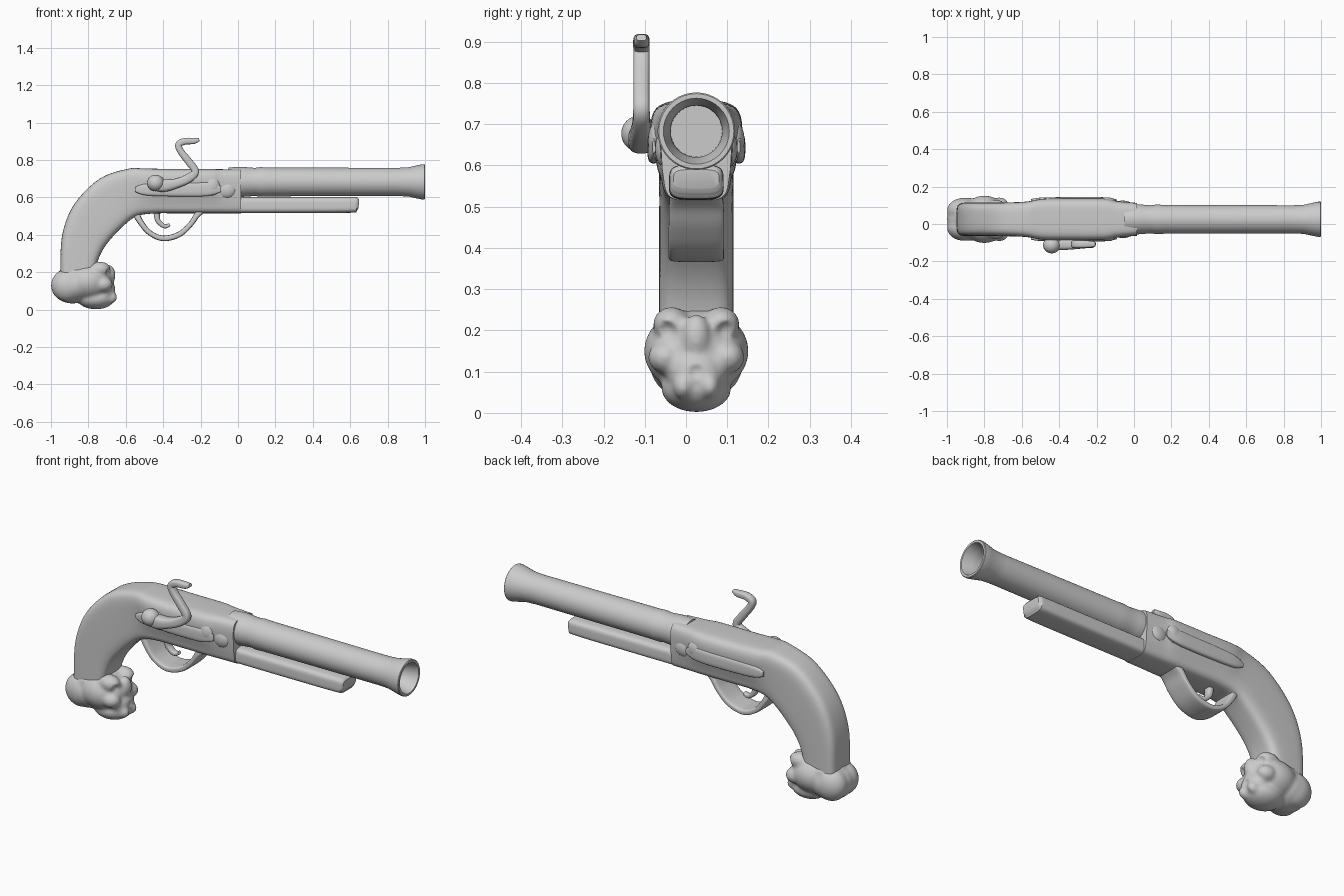
import bpy, bmesh, math
from mathutils import Vector

if "Cube" in bpy.data.objects:
    bpy.data.objects.remove(bpy.data.objects["Cube"])

YC = 0.025  # centre plane of the pistol


def add_mesh(name, bm):
    bmesh.ops.recalc_face_normals(bm, faces=bm.faces)
    me = bpy.data.meshes.new(name)
    bm.to_mesh(me)
    bm.free()
    ob = bpy.data.objects.new(name, me)
    bpy.context.collection.objects.link(ob)
    for p in me.polygons:
        p.use_smooth = True
    return ob


def spline(rows, steps):
    """Catmull-Rom through rows of numbers."""
    out = []
    for i in range(len(rows) - 1):
        a, b, c, d = (rows[max(i - 1, 0)], rows[i], rows[i + 1], rows[min(i + 2, len(rows) - 1)])
        for k in range(steps):
            t = k / steps
            out.append([0.5 * (2 * q + (r - p) * t + (2 * p - 5 * q + 4 * r - s) * t * t
                               + (3 * q - p - 3 * r + s) * t ** 3) for p, q, r, s in zip(a, b, c, d)])
    return out + [list(rows[-1])]


def loft(name, rows, y=YC, n=5, steps=5, seg=36):
    """Rows: top x, z, bottom x, z, half width low, half width high."""
    bm = bmesh.new()
    rings = []
    for tx, tz, bx, bz, wb, wt in spline(rows, steps):
        c = Vector(((tx + bx) / 2, y, (tz + bz) / 2))
        h = Vector(((tx - bx) / 2, 0, (tz - bz) / 2))
        ring = []
        for j in range(seg):
            a = 2 * math.pi * (j + 0.5) / seg
            u, v = (math.copysign(abs(f) ** (2 / n), f) for f in (math.cos(a), math.sin(a)))
            t = min(max((v + 0.6) / 0.6, 0), 1)
            w = wb + (wt - wb) * t * t * (3 - 2 * t)
            ring.append(bm.verts.new(c + h * v + Vector((0, u * w, 0))))
        rings.append(ring)
    for r, s in zip(rings, rings[1:]):
        for j in range(seg):
            k = (j + 1) % seg
            bm.faces.new((r[j], r[k], s[k], s[j]))
    bm.faces.new(rings[0])
    bm.faces.new(rings[-1])
    return add_mesh(name, bm)


def band(name, path, y=YC, n=3, seg=20):
    """Path rows: x, z, half thickness, half width."""
    pts = spline(path, 5)
    rows = []
    for i, (x, z, t, w) in enumerate(pts):
        p, q = pts[max(i - 1, 0)], pts[min(i + 1, len(pts) - 1)]
        d = Vector((q[0] - p[0], q[1] - p[1])).normalized() * t
        rows.append((x - d.y, z + d.x, x + d.y, z - d.x, w, w))
    return loft(name, rows, y, n, 1, seg)


def ellipsoids(name, items):
    bm = bmesh.new()
    for c, r in items:
        for v in bmesh.ops.create_uvsphere(bm, u_segments=32, v_segments=20, radius=1)["verts"]:
            v.co = Vector([c[i] + r[i] * v.co[i] for i in range(3)])
    return add_mesh(name, bm)


def lathe(name, profile, z, seg=40):
    """Spin an (x, radius) profile around the barrel axis."""
    bm = bmesh.new()
    rings = [[bm.verts.new((x, YC + r * math.cos(2 * math.pi * j / seg), z + r * math.sin(2 * math.pi * j / seg)))
              for j in range(seg)] for x, r in profile]
    for r, s in zip(rings, rings[1:]):
        for j in range(seg):
            k = (j + 1) % seg
            bm.faces.new((r[j], r[k], s[k], s[j]))
    bm.faces.new(rings[0])
    bm.faces.new(rings[-1])
    return add_mesh(name, bm)


# Barrel with flared muzzle and open bore
lathe("barrel", [(-0.05, 0.077), (0.01, 0.081), (0.05, 0.078), (0.09, 0.075), (0.12, 0.079), (0.16, 0.077),
                 (0.5, 0.076), (0.85, 0.075), (0.91, 0.078), (0.955, 0.088), (0.985, 0.094), (0.997, 0.094),
                 (1.0, 0.091), (1.0, 0.08), (0.99, 0.077), (0.95, 0.068), (0.93, 0.063), (0.82, 0.062)], 0.683)

# Stock, lock section and curved grip in one sweep
loft("stock", [
    (0.015, .75, 0.015, .515, .08, .088),
    (-.09, .751, -.09, .515, .082, .098),
    (-.16, .752, -.16, .515, .085, .111),
    (-.35, .752, -.33, .515, .085, .112),
    (-.50, .755, -.45, .514, .086, .110),
    (-.59, .753, -.54, .50, .088, .095),
    (-.74, .70, -.61, .45, .09, .09),
    (-.875, .565, -.695, .36, .09, .09),
    (-.94, .40, -.74, .285, .09, .09),
    (-.95, .20, -.765, .20, .09, .09)])

# Fore-end under the barrel, rounded at its tip
loft("fore_end", [(-.1, .602, -.1, .516, .067, .066), (.3, .602, .3, .516, .067, .066),
                  (.6, .602, .6, .518, .067, .066), (.635, .600, .632, .526, .064, .063),
                  (.647, .590, .645, .545, .055, .055)], n=4)

# Trigger guard and trigger
band("trigger_guard", [(-.55, .525, .02, .06), (-.525, .475, .016, .066), (-.475, .413, .014, .067),
                       (-.40, .381, .015, .067), (-.315, .402, .015, .067), (-.255, .455, .014, .067),
                       (-.22, .505, .016, .066), (-.19, .54, .025, .06)], n=5, seg=28)
band("trigger", [(-.435, .53, .018, .022), (-.43, .48, .014, .02), (-.405, .452, .012, .018),
                 (-.385, .446, .011, .016), (-.365, .455, .008, .012)])

# Hammer: pivot screw, swept body and jaw
band("hammer", [(-.46, .668, .025, .025), (-.40, .663, .034, .032), (-.33, .675, .026, .028),
                (-.265, .702, .024, .022), (-.228, .738, .020, .02), (-.262, .79, .020, .02),
                (-.305, .845, .018, .02), (-.318, .882, .018, .02), (-.285, .900, .018, .02),
                (-.235, .902, .016, .018), (-.207, .910, .008, .012)], y=-.108)
ellipsoids("hammer_screw", [((-.44, -.113, .677), (.046, .044, .044)), ((-.42, -.08, .668), (.04, .03, .035))])

# Raised lock plates and bumps on both sides
for side, label in ((-1, "left"), (1, "right")):
    y = YC + side * 0.103
    loft("lock_plate_" + label, [(-.55, .655, -.55, .63, .006, .006), (-.48, .675, -.48, .61, .014, .014),
                                 (-.25, .68, -.25, .605, .016, .016), (-.15, .68, -.15, .61, .014, .014),
                                 (-.09, .66, -.09, .63, .003, .003)], y=y, n=3, seg=24)
    ellipsoids("lock_bump_" + label, [((-.14, YC + side * .09, .66), (.045, .027, .05)),
                                      ((-.06, YC + side * .075, .64), (.05, .025, .045))])

# Skull-shaped pommel: fused ellipsoids with carved sockets
S = [((-.885, YC, .128), (.115, .115, .095)),
     ((-.86, YC, .19), (.10, .10, .055)),
     ((-.80, YC, .15), (.13, .127, .105)),
     ((-.76, YC, .06), (.10, .085, .058)),
     ((-.715, YC, .10), (.062, .075, .065))]
for s in (-1, 1):
    S += [((-.91, YC + s * .045, .13), (.09, .07, .088)),       # back of head
          ((-.74, YC + s * .06, .215), (.06, .045, .042)),      # brow
          ((-.72, YC + s * .075, .135), (.05, .042, .04)),      # cheek
          ((-.68, YC + s * .032, .065), (.035, .025, .032))]    # muzzle
S += [((-.69, YC, .185), (.035, .035, .055))]                   # nose bridge
pommel = ellipsoids("pommel", S)
holes = ellipsoids("pommel_sockets", [((-.665, YC - .077, .197), (.042, .036, .03)),
                                      ((-.665, YC + .077, .197), (.042, .036, .03)),
                                      ((-.635, YC, .10), (.03, .028, .025)),
                                      ((-.635, YC, .04), (.035, .045, .01))])
holes.hide_render = True
holes.hide_viewport = True
rm = pommel.modifiers.new("fuse", "REMESH")
rm.mode = "VOXEL"
rm.voxel_size = 0.008
rm.use_smooth_shade = True
bo = pommel.modifiers.new("carve", "BOOLEAN")
bo.operation = "DIFFERENCE"
bo.object = holes
rm2 = pommel.modifiers.new("even", "REMESH")
rm2.mode = "VOXEL"
rm2.voxel_size = 0.007
rm2.use_smooth_shade = True
sm = pommel.modifiers.new("soften", "SMOOTH")
sm.factor = 0.5
sm.iterations = 6

# Smooth shading with crisp edges on the plain meshes
bpy.ops.object.select_all(action="DESELECT")
for ob in bpy.context.scene.objects:
    if ob not in (pommel, holes):
        ob.select_set(True)
        bpy.context.view_layer.objects.active = ob
bpy.ops.object.shade_smooth_by_angle(angle=math.radians(40))
